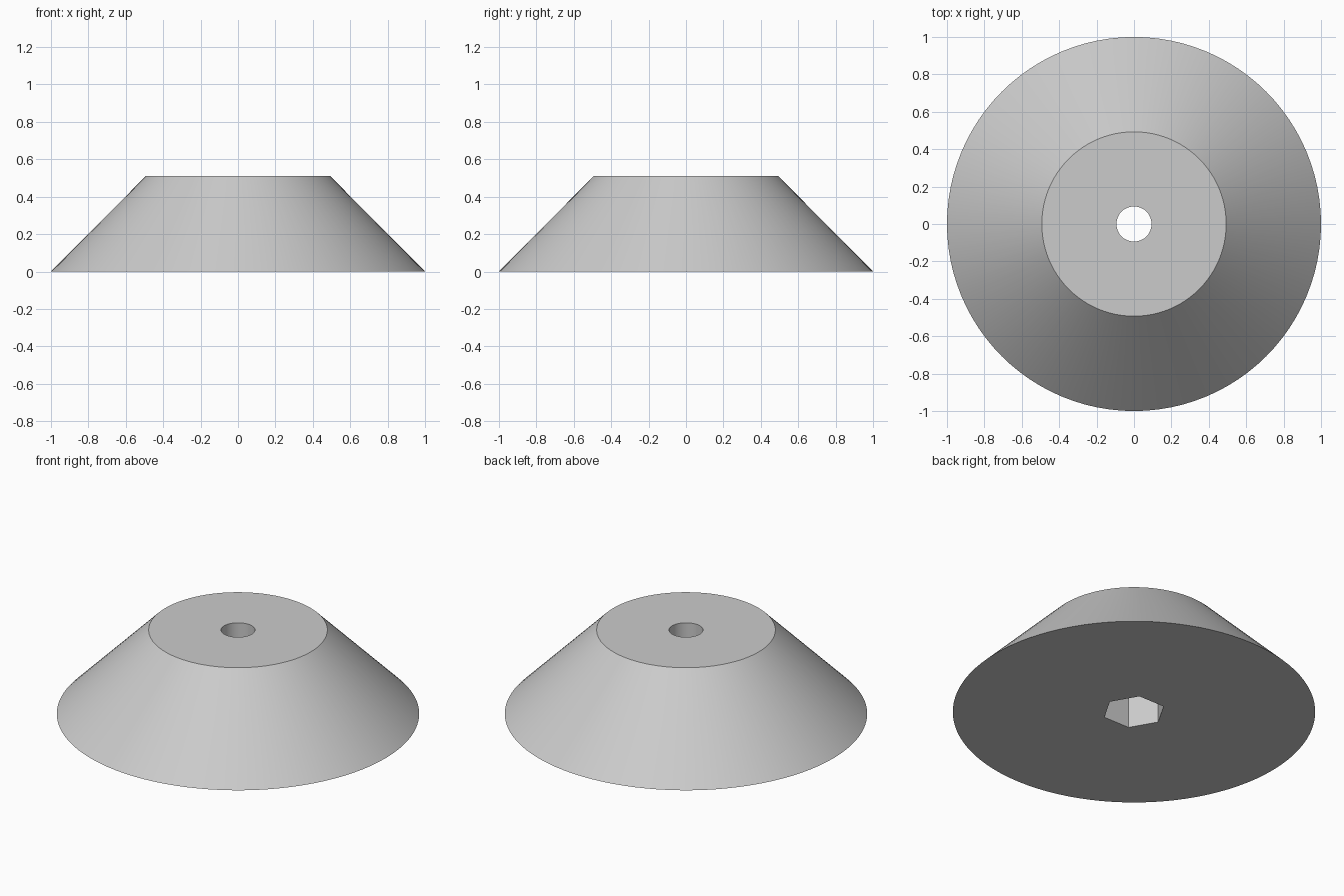
import bpy
import math

cube = bpy.data.objects.get("Cube")
if cube:
    bpy.data.objects.remove(cube, do_unlink=True)

HEIGHT = 0.51
BASE_RADIUS, TOP_RADIUS = 1.0, 0.493
BORE_RADIUS = 0.094
POCKET_RADIUS, POCKET_DEPTH = 0.174, 0.26

grey = bpy.data.materials.new("light grey")
grey.use_nodes = True
colour = (0.6, 0.6, 0.6, 1)
grey.diffuse_color = colour
grey.node_tree.nodes["Principled BSDF"].inputs["Base Color"].default_value = colour


def frustum(name, sides, r_bottom, r_top, z_bottom, z_top, turn=0):
    """Upright cone section or prism between two heights."""
    bpy.ops.mesh.primitive_cone_add(
        vertices=sides, radius1=r_bottom, radius2=r_top, depth=z_top - z_bottom,
        location=(0, 0, (z_bottom + z_top) / 2), rotation=(0, 0, turn))
    obj = bpy.context.object
    obj.name = name
    obj.data.materials.append(grey)
    return obj


def cut(body, cutter):
    """Subtract the cutter from the body and discard it."""
    cutter.hide_render = True
    mod = body.modifiers.new(cutter.name, "BOOLEAN")
    mod.operation = "DIFFERENCE"
    mod.solver = "EXACT"
    mod.object = cutter
    bpy.context.view_layer.objects.active = body
    bpy.ops.object.modifier_apply(modifier=mod.name)
    bpy.data.objects.remove(cutter, do_unlink=True)


# Conical foot
foot = frustum("conical_foot", 96, BASE_RADIUS, TOP_RADIUS, 0, HEIGHT)

# Round screw hole right through, hexagonal nut pocket in the underside
cut(foot, frustum("screw_hole", 48, BORE_RADIUS, BORE_RADIUS, -0.1, HEIGHT + 0.1))
cut(foot, frustum("nut_pocket", 6, POCKET_RADIUS, POCKET_RADIUS,
                  -0.1, POCKET_DEPTH, math.radians(30)))

# Smooth the round walls, keep the rims and hexagon sharp
bpy.ops.object.select_all(action="DESELECT")
foot.select_set(True)
bpy.context.view_layer.objects.active = foot
bpy.ops.object.shade_smooth_by_angle(angle=math.radians(30))
